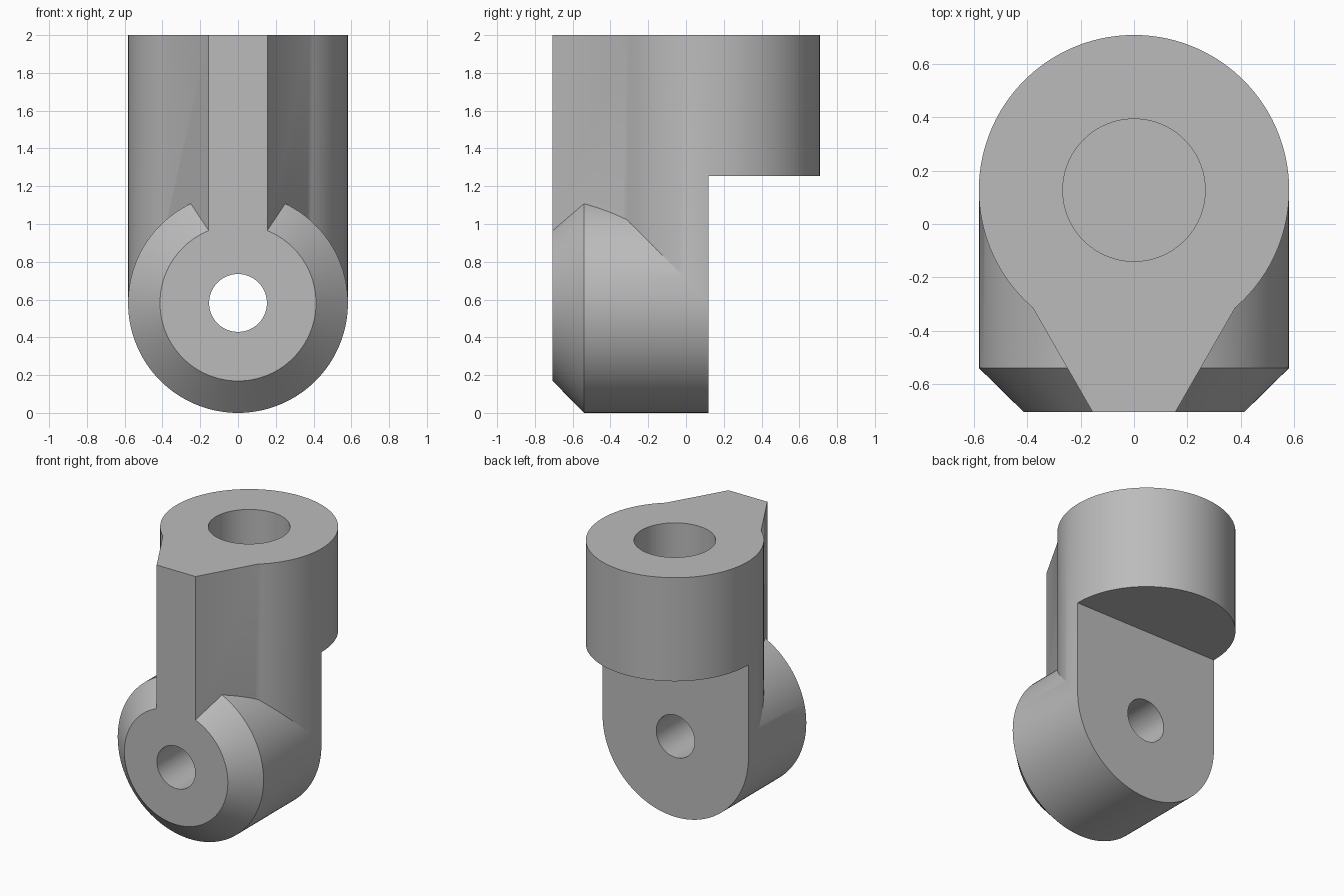
import bpy, bmesh, math
from mathutils import Matrix

if "Cube" in bpy.data.objects:
    bpy.data.objects.remove(bpy.data.objects["Cube"], do_unlink=True)

R = 0.582        # radius shared by the upright post and the cross barrel
POST_Y = 0.127   # post axis
BACK_Y = 0.12    # flat rear face of the lower half
FRONT_Y = -0.706

grey = bpy.data.materials.new("plain grey")
grey.use_nodes = True
COLOUR = (0.5, 0.5, 0.5, 1)
grey.diffuse_color = COLOUR
grey.node_tree.nodes["Principled BSDF"].inputs["Base Color"].default_value = COLOUR


def make_object(name, bm):
    bmesh.ops.recalc_face_normals(bm, faces=bm.faces)
    mesh = bpy.data.meshes.new(name)
    bm.to_mesh(mesh)
    bm.free()
    mesh.materials.append(grey)
    ob = bpy.data.objects.new(name, mesh)
    bpy.context.collection.objects.link(ob)
    return ob


def loft(name, rings):
    """Solid through matching rings of points, capped at both ends."""
    bm = bmesh.new()
    loops = [[bm.verts.new(p) for p in ring] for ring in rings]
    n = len(loops[0])
    for a, b in zip(loops, loops[1:]):
        for i in range(n):
            j = (i + 1) % n
            bm.faces.new((a[i], a[j], b[j], b[i]))
    bm.faces.new(loops[0])
    bm.faces.new(loops[-1])
    return make_object(name, bm)


def ring_y(radius, y, n=128):
    angles = [2 * math.pi * i / n for i in range(n)]
    return [(radius * math.cos(a), y, R + radius * math.sin(a)) for a in angles]


def ring_z(radius, z, n=96):
    angles = [2 * math.pi * i / n for i in range(n)]
    return [(radius * math.cos(a), POST_Y + radius * math.sin(a), z) for a in angles]


def combine(target, other, operation):
    mod = target.modifiers.new(operation.title(), 'BOOLEAN')
    mod.operation = operation
    mod.solver = 'EXACT'
    mod.object = other
    bpy.context.view_layer.objects.active = target
    bpy.ops.object.modifier_apply(modifier=mod.name)
    bpy.data.objects.remove(other, do_unlink=True)


# Upright post: round at the back, narrowing to a flat nose at the front
start = math.atan2(-0.441, 0.38)
sweep = math.pi - 2 * start
outline = [(R * math.cos(start + sweep * i / 110),
            POST_Y + R * math.sin(start + sweep * i / 110)) for i in range(111)]
outline += [(-0.155, FRONT_Y), (0.155, FRONT_Y)]
body = loft("pivot_bracket", [[(x, y, z) for x, y in outline] for z in (0.6, 2)])

# Cross barrel with a chamfered front rim
barrel = loft("cross_barrel", [ring_y(0.413, FRONT_Y), ring_y(R, -0.54), ring_y(R, 0.3)])
combine(body, barrel, 'UNION')

# Flat step behind the lower half
bm = bmesh.new()
bmesh.ops.create_cube(bm, size=1, matrix=Matrix.Translation((0, BACK_Y + 1, 0.253))
                      @ Matrix.Diagonal((3, 2, 2, 1)))
combine(body, make_object("step_cutter", bm), 'DIFFERENCE')

# Pin hole through the barrel and blind socket in the top
combine(body, loft("pin_cutter", [ring_y(0.153, -1), ring_y(0.153, 1)]), 'DIFFERENCE')
combine(body, loft("socket_cutter", [ring_z(0.267, 1.4), ring_z(0.267, 2.2)]), 'DIFFERENCE')

bpy.ops.object.select_all(action='DESELECT')
body.select_set(True)
bpy.context.view_layer.objects.active = body
bpy.ops.object.shade_smooth_by_angle(angle=math.radians(20))
